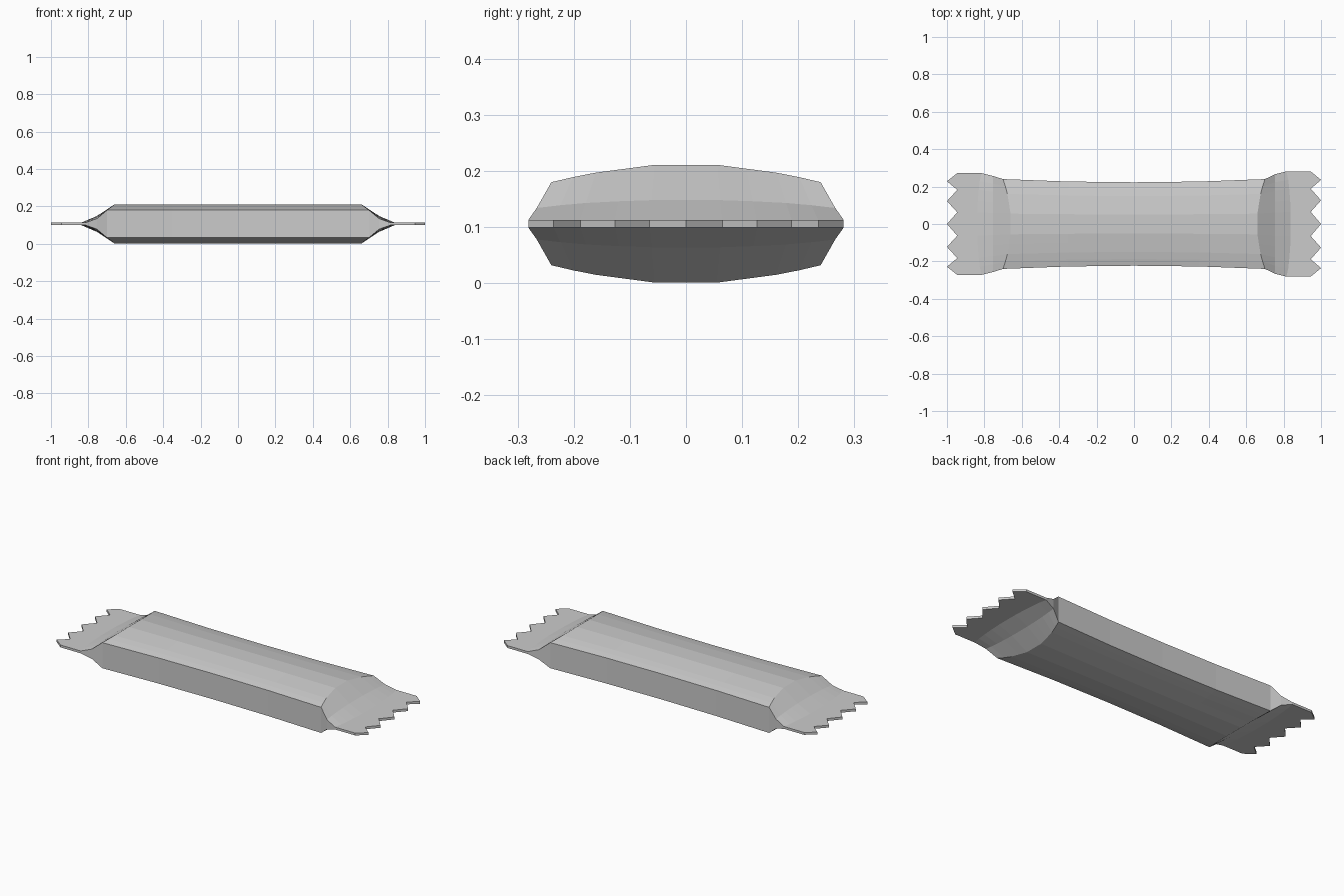
import bpy, bmesh

if "Cube" in bpy.data.objects:
    bpy.data.objects.remove(bpy.data.objects["Cube"])

MID = 0.106
# Columns across half the width: centre to edge (fraction of half width)
FRAC = [0.0, 0.23, 0.45, 0.67, 0.84, 1.0]
# Body half height at each column
BODY_H = [0.105, 0.105, 0.098, 0.091, 0.083, 0.074]
SHOULDER_X = [0.66, 0.66, 0.668, 0.677, 0.688, 0.70]
TAPER_H = [0.042, 0.042, 0.040, 0.037, 0.033, 0.028]
FLAP_H = [0.0068] * 6


def end_rows(sign, flap_w):
    """Rows from shoulder to zigzag tip: (x per column, half width, heights)."""
    zigzag = [1.0, 0.945, 1.0, 0.945, 1.0, 0.945]
    rows = [
        (SHOULDER_X, 0.24, BODY_H),
        ([0.755] * 6, flap_w - 0.015, TAPER_H),
        ([0.838, 0.838, 0.835, 0.83, 0.825, 0.815], flap_w, FLAP_H),
        (zigzag, flap_w, FLAP_H),
    ]
    return [([sign * x for x in xs], w, h) for xs, w, h in rows]


# Wrapper: left end, slightly waisted body, right end
rows = end_rows(-1, 0.272)[::-1]
rows += [([x] * 6, w, BODY_H) for x, w in ((-0.35, 0.227), (0, 0.223), (0.35, 0.227))]
rows += end_rows(1, 0.281)

bm = bmesh.new()
rings = []
for xs, w, hs in rows:
    ring = []
    for side, order in ((1, range(-5, 6)), (-1, range(5, -6, -1))):
        for k in order:
            i = abs(k)
            y = FRAC[i] * w * (1 if k >= 0 else -1)
            ring.append(bm.verts.new((xs[i], y, MID + side * hs[i])))
    rings.append(ring)

# Skin between neighbouring rings
n = len(rings[0])
for a, b in zip(rings, rings[1:]):
    for j in range(n):
        k = (j + 1) % n
        bm.faces.new((a[j], a[k], b[k], b[j]))

# Close the thin zigzag edges
for ring in (rings[0], rings[-1]):
    for j in range(10):
        bm.faces.new((ring[j], ring[j + 1], ring[n - 2 - j], ring[n - 1 - j]))

bmesh.ops.recalc_face_normals(bm, faces=bm.faces)
mesh = bpy.data.meshes.new("snack_wrapper")
bm.to_mesh(mesh)
bm.free()
bpy.context.collection.objects.link(bpy.data.objects.new("snack_wrapper", mesh))
